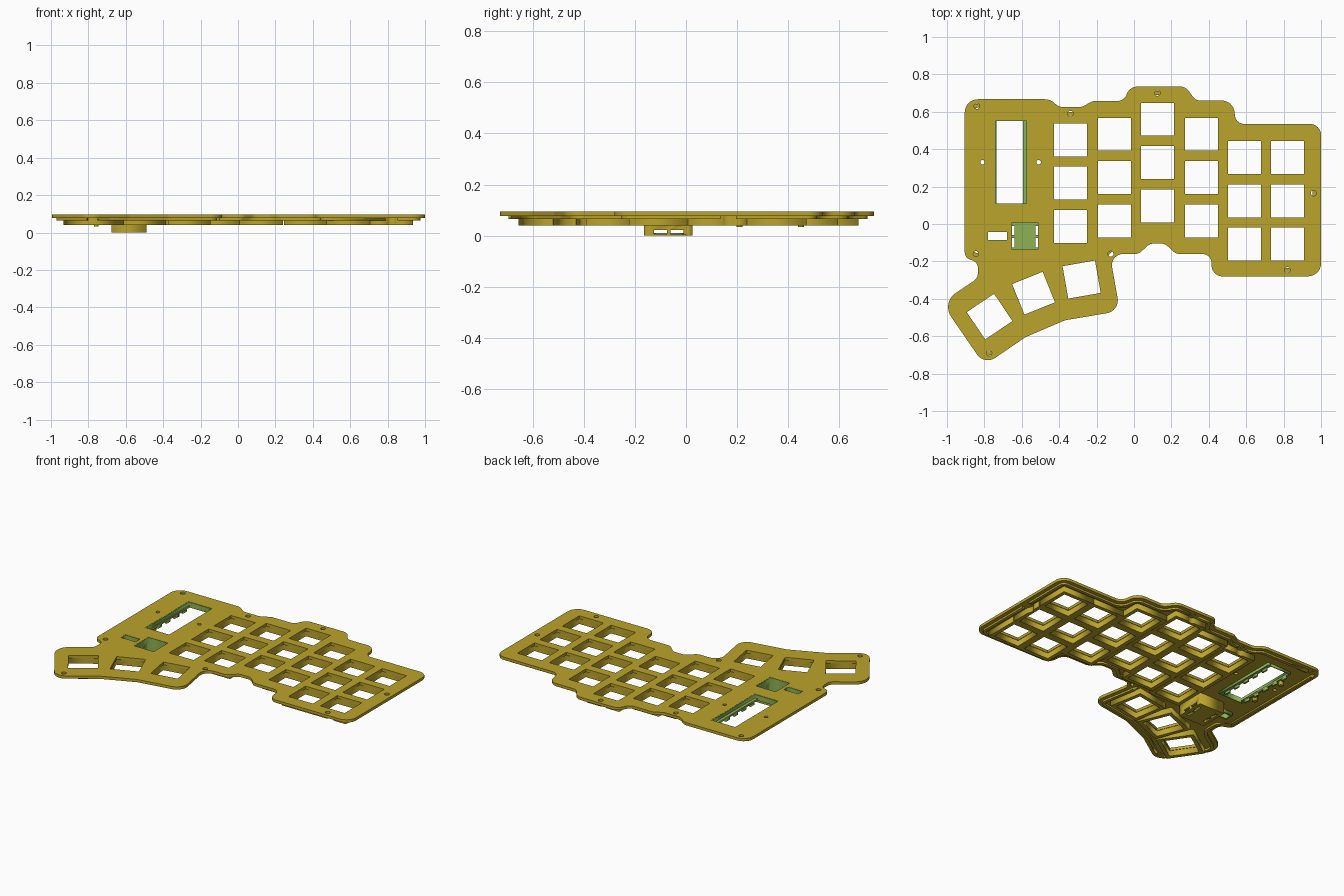
import bpy, bmesh, math
from mathutils import Vector as V

if "Cube" in bpy.data.objects:
    bpy.data.objects.remove(bpy.data.objects["Cube"])


def material(name, rgb):
    m = bpy.data.materials.new(name)
    m.diffuse_color = (*rgb, 1)
    m.use_nodes = True
    m.node_tree.nodes["Principled BSDF"].inputs["Base Color"].default_value = m.diffuse_color
    return m


YELLOW = material("mustard plastic", (0.50, 0.37, 0.025))
GREEN = material("leaf green plastic", (0.27, 0.44, 0.09))


def slab(name, loops, z0, z1, mat):
    """Extrude nested closed loops (outer first, then holes) between two heights."""
    cu = bpy.data.curves.new(name, 'CURVE')
    cu.dimensions, cu.fill_mode, cu.extrude = '2D', 'BOTH', (z1 - z0) / 2
    for loop in loops:
        sp = cu.splines.new('POLY')
        sp.points.add(len(loop) - 1)
        for pt, p in zip(sp.points, loop):
            pt.co = (p[0], p[1], 0, 1)
        sp.use_cyclic_u = True
    tmp = bpy.data.objects.new(name + "_tmp", cu)
    bpy.context.collection.objects.link(tmp)
    dg = bpy.context.evaluated_depsgraph_get()
    me = bpy.data.meshes.new_from_object(tmp.evaluated_get(dg))
    bpy.data.objects.remove(tmp)
    bm = bmesh.new()
    bm.from_mesh(me)
    bmesh.ops.remove_doubles(bm, verts=bm.verts, dist=1e-5)
    bmesh.ops.translate(bm, verts=bm.verts, vec=(0, 0, (z0 + z1) / 2))
    bmesh.ops.recalc_face_normals(bm, faces=bm.faces)
    bm.to_mesh(me)
    bm.free()
    me.materials.clear()
    me.materials.append(mat)
    ob = bpy.data.objects.new(name, me)
    bpy.context.collection.objects.link(ob)
    return ob


def rect(x0, x1, y0, y1):
    return [(x0, y0), (x1, y0), (x1, y1), (x0, y1)]


def square(x, y, half, deg=0):
    a = math.radians(deg)
    c, s = math.cos(a) * half, math.sin(a) * half
    return [(x + i * c - j * s, y + i * s + j * c)
            for i, j in ((-1, -1), (1, -1), (1, 1), (-1, 1))]


def circle(x, y, r, n=20):
    return [(x + r * math.cos(k * math.tau / n), y + r * math.sin(k * math.tau / n))
            for k in range(n)]


def outline(corners, inset=0.0, seg=8):
    """Clockwise corners (x, y, radius) moved inward and rounded."""
    n = len(corners)
    P = [V(c[:2]) for c in corners]
    D = [(P[(i + 1) % n] - P[i]).normalized() for i in range(n)]
    Q, R = [], []
    for i in range(n):
        d1, d2 = D[i - 1], D[i]
        n1, n2 = V((d1.y, -d1.x)), V((d2.y, -d2.x))
        Q.append(P[i] + (n1 + n2) * inset / (1 + n1.dot(n2)))
        convex = d1.x * d2.y - d1.y * d2.x < 0
        R.append(max(0.01, corners[i][2] + (-inset if convex else inset)))
    pts = []
    for i in range(n):
        p, a, b = Q[i], Q[i - 1] - Q[i], Q[(i + 1) % n] - Q[i]
        half = a.angle(b) / 2
        t = min(R[i] / math.tan(half), 0.48 * a.length, 0.48 * b.length)
        r = t * math.tan(half)
        u, v = a.normalized(), b.normalized()
        c = p + (u + v).normalized() * r / math.sin(half)
        s, e = p + u * t - c, p + v * t - c
        a0 = math.atan2(s.y, s.x)
        da = (math.atan2(e.y, e.x) - a0 + math.pi) % math.tau - math.pi
        pts += [(c.x + r * math.cos(a0 + da * k / seg), c.y + r * math.sin(a0 + da * k / seg))
                for k in range(seg + 1)]
    return pts


def cut(ob, cutter):
    m = ob.modifiers.new("clearance", 'BOOLEAN')
    m.operation, m.solver, m.object = 'DIFFERENCE', 'EXACT', cutter
    cutter.hide_render = True
    cutter.hide_set(True)


# Plate corners, clockwise from the back left
CORNERS = [
    (-.905, .667, .07), (-.45, .667, .07), (-.40, .625, .06), (-.28, .625, .06),
    (-.22, .658, .06), (-.055, .658, .05), (-.02, .735, .06), (.275, .735, .06),
    (.33, .66, .05), (.53, .66, .08), (.545, .535, .05), (1.0, .535, .06),
    (1.0, -.28, .07), (.415, -.28, .07), (.415, -.16, .05), (.225, -.16, .05),
    (.165, -.105, .05), (.085, -.105, .05), (.025, -.16, .05), (-.13, -.16, .06),
    (-.075, -.465, .07), (-.37, -.515, .06), (-.58, -.605, .06), (-.80, -.755, .07),
    (-1.03, -.42, .09), (-.835, -.29, .05), (-.835, -.205, .04), (-.905, -.18, .04)]

# Key positions: six columns of three, plus three turned thumb keys
COLUMNS = [(-.339, .45), (-.105, .48), (.126, .56), (.361, .48), (.59, .355), (.82, .355)]
KEYS = [(x, top - .2315 * row, 0) for x, top in COLUMNS for row in range(3)]
KEYS += [(-.772, -.495, 34), (-.537, -.37, 22), (-.28, -.297, 10)]
SCREWS = [(-.84, .63), (-.34, .59), (.125, .70), (.96, .165), (.82, -.245),
          (-.125, -.16), (-.845, -.16), (-.775, -.69)]

WINDOW = (-.745, -.57, .105, .555)
SLOT = (-.785, -.675, -.09, -.04)
WELL = (-.655, -.51, -.14, .01)
TOP, UNDER, RIM, RIB = .095, .077, .065, .04


def grown(r, d):
    return rect(r[0] - d, r[1] + d, r[2] - d, r[3] + d)


# Top plate with all its openings
holes = [square(x, y, .088, a) for x, y, a in KEYS]
holes += [circle(x, y, .015) for x, y in SCREWS]
holes += [circle(x, .33, .012) for x in (-.81, -.51)]
holes += [rect(*r) for r in (WINDOW, SLOT, WELL)]
plate = slab("top_plate", [outline(CORNERS)] + holes, UNDER, TOP, YELLOW)

# Stepped rim under the plate edge, cleared around the screws
rim = slab("under_rim", [outline(CORNERS, .025), outline(CORNERS, .045)], RIM, UNDER + .001, YELLOW)
for x, y in SCREWS:
    c = slab("screw_clearance_cutter", [circle(x, y, .034, 24)], 0, UNDER, YELLOW)
    cut(rim, c)
    c["at"] = (x, y)

# Ribbed frame below every key opening
cutters = [o for o in bpy.context.collection.objects if "at" in o]
for x, y, a in KEYS:
    f = slab("key_frame", [square(x, y, .1158, a), square(x, y, .091, a)], RIB, UNDER + .001, YELLOW)
    for c in cutters:
        if (V(c["at"]) - V((x, y))).length < .19:
            cut(f, c)

# Green liners of the long window and the small slot
slab("window_liner", [rect(*WINDOW), grown(WINDOW, -.005)], .06, TOP - .001, GREEN)
slab("slot_liner", [grown(SLOT, .006), grown(SLOT, -.004)], .055, UNDER + .001, GREEN)
slab("slot_edge", [rect(*SLOT), grown(SLOT, -.004)], .07, TOP - .001, GREEN)
for name, x0, x1 in (("left_window_ledge", -.745, -.734), ("right_window_ledge", -.594, -.57)):
    slab(name, [rect(x0, x1, .105, .555)], .06, .072, GREEN)
    for k in range(5):
        y = .14 + k * .085
        slab("window_tooth", [rect(x0, x0 + .011, y, y + .04)], .045, .061, GREEN)
for y in (.21, .45):
    slab("window_clip", [rect(-.77, -.746, y - .012, y + .012)], .033, UNDER + .001, YELLOW)

# Deep well: mustard box with a green lining, floor slots and side windows
SLOT_ROWS = [(-.125, -.075), (-.06, -.01)]
floor_slots = [rect(x, x + .016, y0, y1) for x in (-.654, -.527) for y0, y1 in SLOT_ROWS]
walls = slab("well_walls", [rect(-.675, -.49, -.165, .025), rect(*WELL)], 0, UNDER + .001, YELLOW)
liner = slab("well_liner", [rect(*WELL), grown(WELL, -.003)], .008, TOP - .001, GREEN)
slab("well_base", [rect(*WELL)] + floor_slots, 0, .006, YELLOW)
slab("well_floor", [rect(*WELL)] + floor_slots, .006, .010, GREEN)
for y0, y1 in SLOT_ROWS:
    for x0, x1 in ((-.70, -.645), (-.52, -.47)):
        c = slab("well_window_cutter", [rect(x0, x1, y0, y1)], .0065, .022, GREEN)
        cut(walls, c)
        cut(liner, c)

# Smooth the rounded edges, keep the sharp ones
bpy.ops.object.select_all(action='DESELECT')
for o in (plate, rim):
    o.select_set(True)
bpy.context.view_layer.objects.active = plate
bpy.ops.object.shade_smooth_by_angle(angle=math.radians(30))
